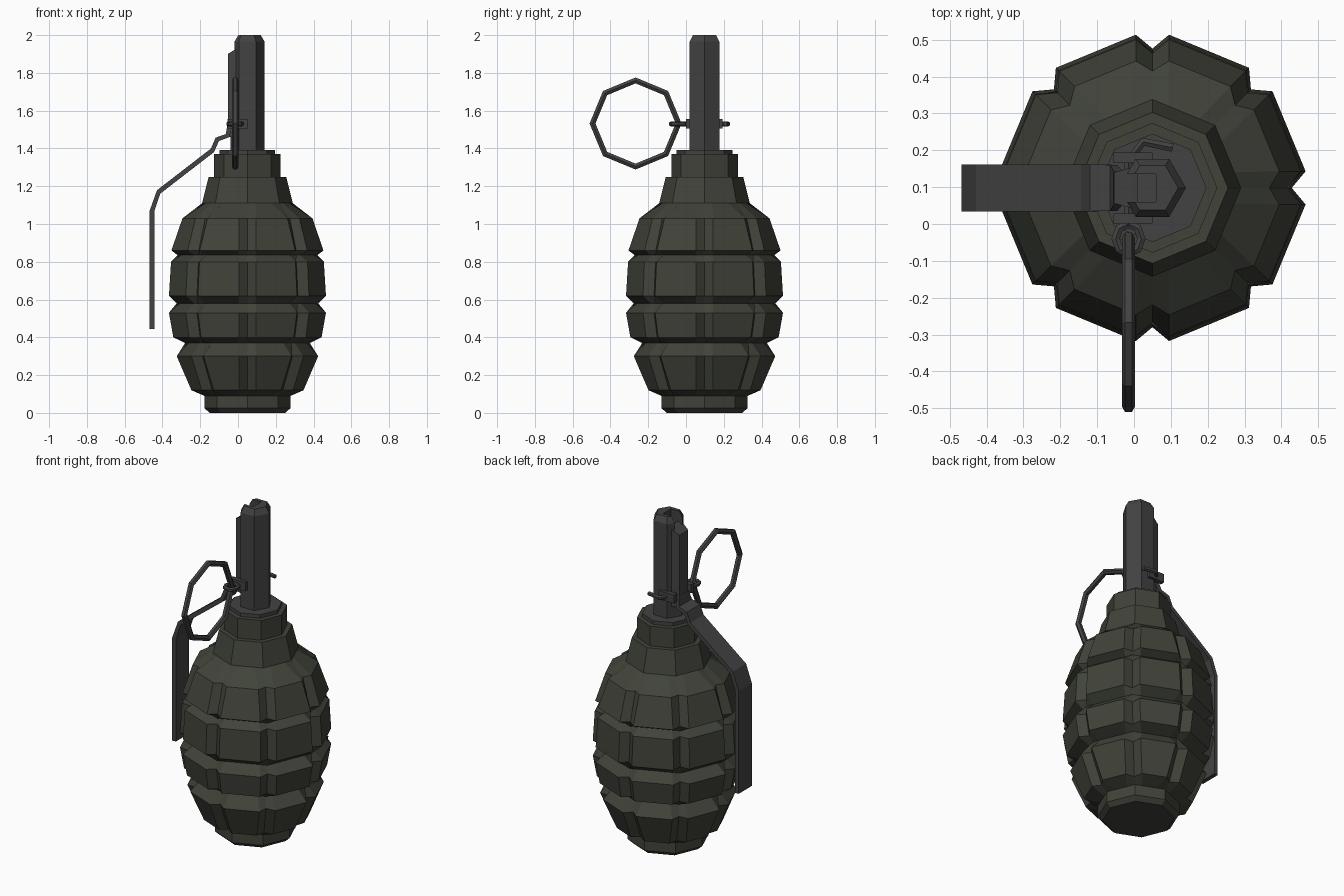
import bpy, bmesh, math
from mathutils import Vector

if "Cube" in bpy.data.objects:
    bpy.data.objects.remove(bpy.data.objects["Cube"])

CX, CY = 0.05, 0.098   # axis of the body


def material(name, col):
    m = bpy.data.materials.new(name)
    m.diffuse_color = (*col, 1)
    m.use_nodes = True
    m.node_tree.nodes["Principled BSDF"].inputs["Base Color"].default_value = m.diffuse_color
    return m


GREEN = material("dark_green", (0.052, 0.056, 0.042))
STEEL = material("dark_steel", (0.055, 0.055, 0.057))


def finish(bm, name, mat):
    bmesh.ops.recalc_face_normals(bm, faces=bm.faces)
    me = bpy.data.meshes.new(name)
    bm.to_mesh(me)
    bm.free()
    me.materials.append(mat)
    ob = bpy.data.objects.new(name, me)
    bpy.context.scene.collection.objects.link(ob)
    return ob


def loft(rings, name, mat, closed=False):
    """Skin equal-length point loops; cap the ends unless closed."""
    bm = bmesh.new()
    vs = [[bm.verts.new(p) for p in r] for r in rings]
    n = len(vs[0])
    for i in range(len(vs) if closed else len(vs) - 1):
        a, b = vs[i], vs[(i + 1) % len(vs)]
        for k in range(n):
            bm.faces.new((a[k], a[(k + 1) % n], b[(k + 1) % n], b[k]))
    if not closed:
        bm.faces.new(vs[0])
        bm.faces.new(vs[-1])
    return finish(bm, name, mat)


def ngon(r, z, n):
    return [(CX + r * math.cos(math.tau * k / n), CY + r * math.sin(math.tau * k / n), z)
            for k in range(n)]


def body_ring(z, r, depth):
    """Octagon with a V groove at each corner (depth 0 = plain octagon)."""
    half = math.asin(min(0.045 / max(r, 0.2), 0.3))
    side = r if depth else r * math.cos(math.pi / 8) / math.cos(math.pi / 8 - half)
    pts = []
    for k in range(8):
        a = math.tau * k / 8
        for da, rr in ((-half, side), (0, r - depth), (half, side)):
            pts.append((CX + rr * math.cos(a + da), CY + rr * math.sin(a + da), z))
    return pts


def tube(path, r, name, mat, sides=6, closed=False):
    """Round wire along a path."""
    pts = [Vector(p) for p in path]
    n = len(pts)
    rings = []
    ref = (pts[1] - pts[0]).cross(pts[2] - pts[1]).normalized()
    for i, p in enumerate(pts):
        a = pts[i - 1] if (i or closed) else p
        b = pts[(i + 1) % n] if (i < n - 1 or closed) else p
        t = (b - a).normalized()
        u = ref
        v = t.cross(u).normalized()
        rings.append([p + r * (math.cos(math.tau * k / sides) * u + math.sin(math.tau * k / sides) * v)
                      for k in range(sides)])
    return loft(rings, name, mat, closed)


# segmented body: z, radius, groove depth
profile = [(0, 0.20, 0), (0.025, 0.228, 0), (0.09, 0.228, 0),
           (0.12, 0.30, 0.035), (0.30, 0.377, 0.04), (0.37, 0.33, 0),
           (0.40, 0.395, 0.04), (0.53, 0.418, 0.04), (0.58, 0.375, 0),
           (0.62, 0.418, 0.04), (0.80, 0.407, 0.04), (0.835, 0.37, 0),
           (0.86, 0.405, 0.04), (1.03, 0.347, 0.03), (1.11, 0.24, 0)]
loft([body_ring(*p) for p in profile], "segmented_body", GREEN)

# stepped neck
loft([ngon(r, z, 8) for r, z in ((0.24, 1.10), (0.24, 1.11), (0.205, 1.25), (0.176, 1.25), (0.176, 1.37))],
     "neck", GREEN)
loft([ngon(0.147, z, 8) for z in (1.36, 1.392)], "fuze_collar", STEEL)

# hexagonal fuze tube with a slot in its top, open towards the lever
fuze = loft([ngon(r, z, 6) for r, z in ((0.091, 1.38), (0.091, 1.965), (0.07, 2.0))], "fuze_tube", STEEL)
cutter = loft([[(-0.1, y, z), (0.06, y, z), (0.06, y, z + 0.3), (-0.1, y, z + 0.3)]
               for y, z in ((0.06, 1.91), (0.136, 1.91))], "slot_cutter", STEEL)
cutter.hide_render = True
cutter.hide_viewport = True
mod = fuze.modifiers.new("slot", "BOOLEAN")
mod.object = cutter
mod.solver = "EXACT"

# safety lever: bent strip, x-z path with width
path = [(-0.455, 0.445, 0.127), (-0.455, 1.07, 0.127), (-0.42, 1.17, 0.127),
        (-0.135, 1.39, 0.127), (-0.11, 1.448, 0.127), (-0.055, 1.468, 0.125), (-0.043, 1.53, 0.09)]
rings = []
for i, (x, z, w) in enumerate(path):
    a, b = path[max(i - 1, 0)], path[min(i + 1, len(path) - 1)]
    t = Vector((b[0] - a[0], 0, b[1] - a[1])).normalized()
    nrm = Vector((-t.z, 0, t.x)) * 0.0125
    c = Vector((x, CY, z))
    s = Vector((0, w / 2, 0))
    rings.append([c - nrm - s, c - nrm + s, c + nrm + s, c + nrm - s])
loft(rings, "safety_lever", STEEL)

# upper end of the lever, a folded channel hugging the fuze tube
loft([[(x0, CY - 0.042, z), (x0, CY + 0.042, z), (0.01, CY + 0.06, z2), (0.01, CY - 0.06, z2)]
      for x0, z, z2 in ((-0.054, 1.46, 1.46), (-0.054, 1.90, 1.94))], "lever_channel", STEEL)

# pull ring, octagonal
RX, RY, RZ = -0.015, -0.267, 1.532
tube([(RX, RY + 0.228 * math.cos(math.tau * k / 8), RZ + 0.228 * math.sin(math.tau * k / 8))
      for k in range(8)], 0.018, "pull_ring", STEEL, 6, True)

# pin: eye around the ring, shaft and bent end
tube([(RX + 0.035 * math.cos(math.tau * k / 8), -0.04 + 0.04 * math.sin(math.tau * k / 8), 1.53)
      for k in range(8)], 0.013, "pin_eye", STEEL, 6, True)
tube([(-0.015, -0.005, 1.53), (-0.015, 0.17, 1.53), (0.025, 0.223, 1.53), (0.105, 0.207, 1.53)],
     0.013, "pin_shaft", STEEL)
# lugs holding the pin
for name, y in (("front_lug", 0.015), ("rear_lug", 0.18)):
    loft([[(-0.055, yy, 1.505), (0.05, yy, 1.505), (0.05, yy, 1.557), (-0.055, yy, 1.557)]
          for yy in (y - 0.014, y + 0.014)], name, STEEL)
